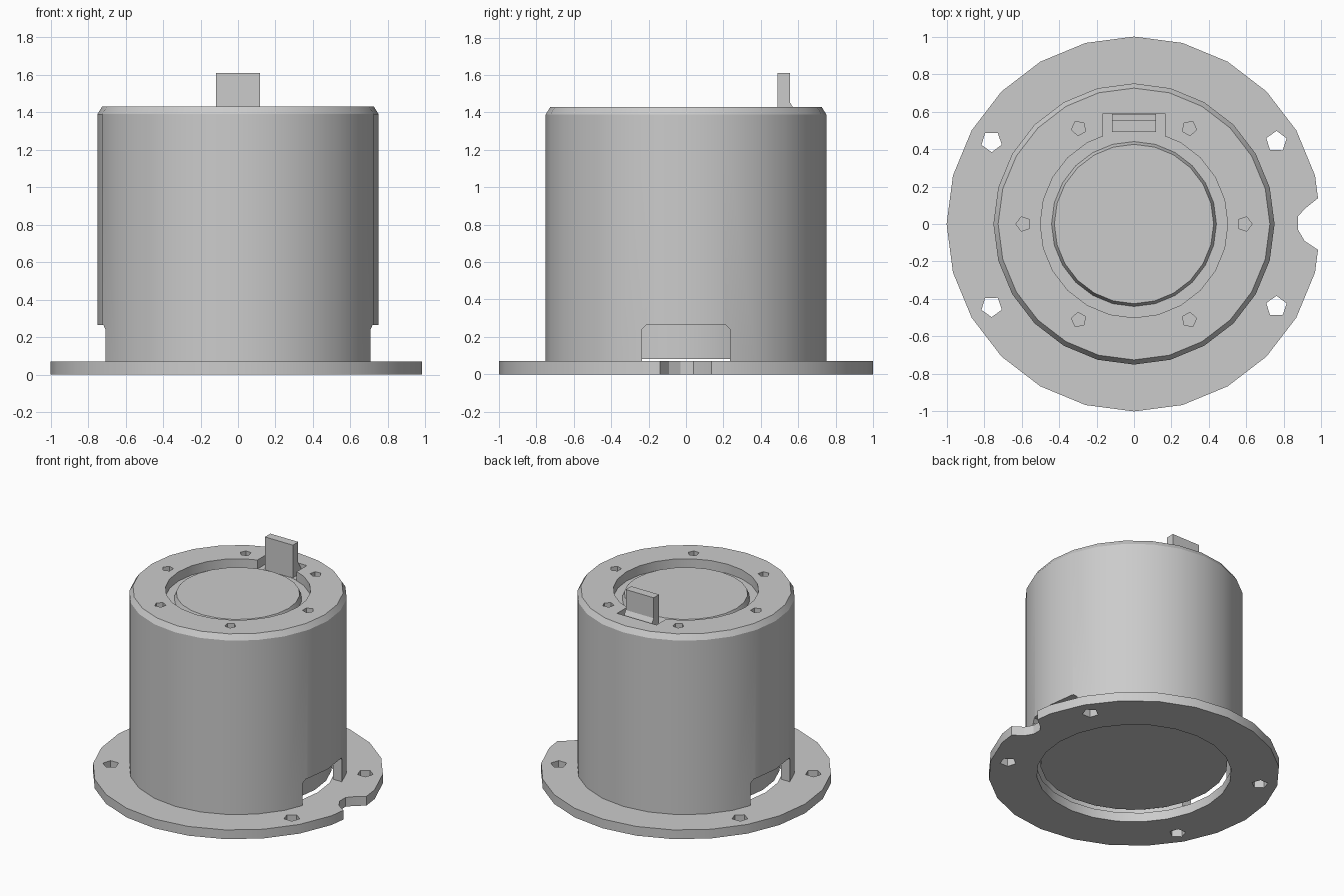
import bpy, bmesh
from math import pi, cos, sin, radians
from mathutils import Matrix

old = bpy.data.objects.get("Cube")
if old:
    bpy.data.objects.remove(old, do_unlink=True)

grey = bpy.data.materials.new("plain grey")
grey.use_nodes = True
colour = (0.6, 0.6, 0.6, 1)
grey.diffuse_color = colour
grey.node_tree.nodes["Principled BSDF"].inputs["Base Color"].default_value = colour


def make(name, bm):
    bmesh.ops.recalc_face_normals(bm, faces=bm.faces)
    mesh = bpy.data.meshes.new(name)
    bm.to_mesh(mesh)
    bm.free()
    mesh.materials.append(grey)
    ob = bpy.data.objects.new(name, mesh)
    bpy.context.collection.objects.link(ob)
    return ob


def lathe(name, profile, sides=24):
    """Revolve a closed (radius, height) profile around z."""
    bm = bmesh.new()
    verts = [bm.verts.new((r, 0, z)) for r, z in profile]
    edges = [bm.edges.new((v, verts[i - 1])) for i, v in enumerate(verts)]
    bmesh.ops.spin(bm, geom=verts + edges, cent=(0, 0, 0), axis=(0, 0, 1),
                   angle=2 * pi, steps=sides, use_merge=True)
    bmesh.ops.remove_doubles(bm, verts=bm.verts, dist=1e-4)
    bmesh.ops.dissolve_degenerate(bm, edges=bm.edges, dist=1e-4)
    return make(name, bm)


def prism(name, outline, low, high, axes="xy"):
    """Extrude an outline along z, or a (y, z) outline along x."""
    bm = bmesh.new()
    at = (lambda a, b: (a, b, low)) if axes == "xy" else (lambda a, b: (low, a, b))
    face = bm.faces.new([bm.verts.new(at(a, b)) for a, b in outline])
    top = bmesh.ops.extrude_face_region(bm, geom=[face])["geom"]
    move = (0, 0, high - low) if axes == "xy" else (high - low, 0, 0)
    bmesh.ops.translate(bm, vec=move, verts=[v for v in top if isinstance(v, bmesh.types.BMVert)])
    return make(name, bm)


def rect(a0, a1, b0, b1):
    return [(a0, b0), (a1, b0), (a1, b1), (a0, b1)]


def ngon(x, y, r, sides=5, turn=0.0):
    return [(x + r * cos(turn + 2 * pi * i / sides), y + r * sin(turn + 2 * pi * i / sides))
            for i in range(sides)]


def select(ob):
    bpy.ops.object.select_all(action="DESELECT")
    ob.select_set(True)
    bpy.context.view_layer.objects.active = ob


def cut(target, cutter):
    cutter.hide_render = True
    mod = target.modifiers.new("cut", "BOOLEAN")
    mod.operation, mod.solver, mod.object = "DIFFERENCE", "EXACT", cutter
    select(target)
    bpy.ops.object.modifier_apply(modifier=mod.name)
    bpy.data.objects.remove(cutter, do_unlink=True)


# Mounting flange with four bolt holes and a cable notch on the left edge
flange = lathe("flange", [(0.67, 0), (1, 0), (1, 0.07), (0.67, 0.07)])
for sx in (-1, 1):
    for sy in (-1, 1):
        cut(flange, prism("bolt_cutter", ngon(0.76 * sx, 0.44 * sy, 0.057, 5, 0.3 * sx), -0.1, 0.2))
notch = [(1.1, 0.22), (0.985, 0.14), (0.91, 0.08), (0.875, 0.04), (0.875, -0.03),
         (0.91, -0.09), (0.985, -0.14), (1.1, -0.22)]
cut(flange, prism("notch_cutter", notch, -0.1, 0.2))

# Outer housing: chamfered wall, top ring, moat and raised centre disc
housing = lathe("housing", [(0.68, 0.07), (0.75, 0.07), (0.75, 1.39), (0.725, 1.43), (0.5, 1.43),
                            (0.5, 1.36), (0.44, 1.36), (0.425, 1.4), (0, 1.4), (0, 1.3), (0.68, 1.3)])

# Rounded side windows at the foot of the wall
c = 0.025
window = [(-0.235, 0.05), (0.235, 0.05), (0.235, 0.265 - c), (0.235 - c, 0.265),
          (c - 0.235, 0.265), (-0.235, 0.265 - c)]
for low, high in ((0.6, 0.9), (-0.9, -0.6)):
    cut(housing, prism("window_cutter", window, low, high, "yz"))

# Six screw holes and the slot around the tab
for i in range(6):
    a = radians(60 * i)
    hole = ngon(0.59 * cos(a), 0.59 * sin(a), 0.04, 5, a)
    cut(housing, prism("screw_cutter", hole, 1.34, 1.6))
cut(housing, prism("slot_cutter", rect(-0.165, 0.165, 0.445, 0.59), 1.362, 1.6))

# Solid core inside the housing
core = lathe("inner_core", [(0, 0.082), (0.645, 0.082), (0.645, 1.31), (0, 1.31)])

# Upright tab with a small fillet at its back
tab = prism("upright_tab", [(0.49, 1.35), (0.587, 1.35), (0.587, 1.4), (0.57, 1.43), (0.555, 1.455),
                            (0.555, 1.61), (0.49, 1.61)], -0.117, 0.117, "yz")

for ob in (flange, housing, core):
    select(ob)
    bpy.ops.object.shade_smooth_by_angle(angle=radians(25))
